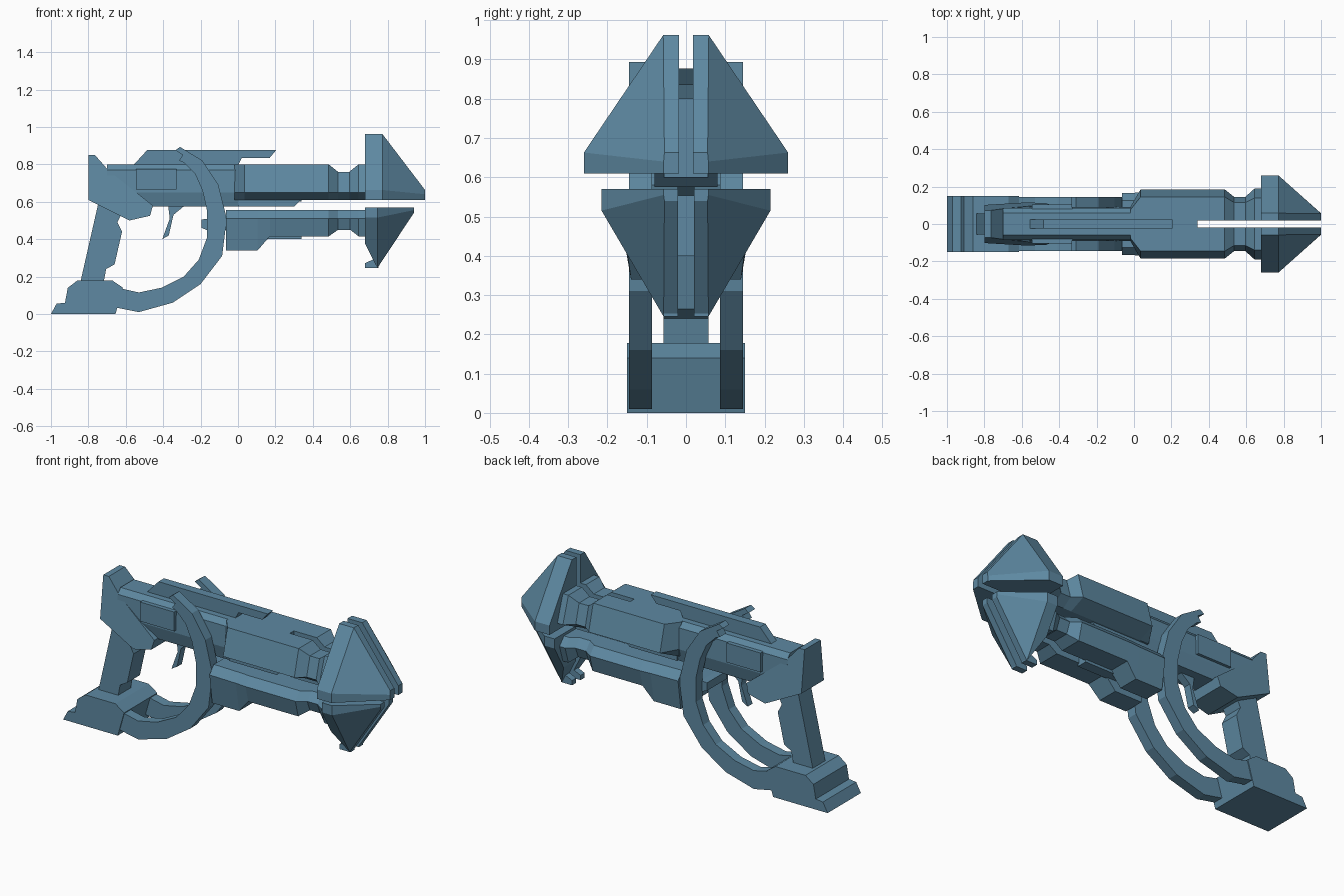
import bpy
import bmesh

default_cube = bpy.data.objects.get("Cube")
if default_cube:
    bpy.data.objects.remove(default_cube, do_unlink=True)

# One painted metal for the whole model
steel = bpy.data.materials.new("steel_blue")
steel.use_nodes = True
colour = (.112, .25, .36, 1)
steel.diffuse_color = colour
steel.node_tree.nodes["Principled BSDF"].inputs["Base Color"].default_value = colour


def loft(name, sections, mirrored=False):
    """Join matching cross-sections into a closed solid, optionally mirrored across y."""
    bm = bmesh.new()
    rings = [[bm.verts.new(point) for point in section] for section in sections]
    for near, far in zip(rings, rings[1:]):
        for i in range(len(near)):
            j = (i + 1) % len(near)
            bm.faces.new((near[i], near[j], far[j], far[i]))
    bm.faces.new(rings[0])
    bm.faces.new(rings[-1])
    bmesh.ops.recalc_face_normals(bm, faces=bm.faces)
    mesh = bpy.data.meshes.new(name)
    bm.to_mesh(mesh)
    bm.free()
    mesh.materials.append(steel)
    part = bpy.data.objects.new(name, mesh)
    bpy.context.collection.objects.link(part)
    if mirrored:
        mirror = part.modifiers.new("Mirror", "MIRROR")
        mirror.use_axis = (False, True, False)
        mirror.use_mirror_merge = False
    return part


def plate(name, profile, inner, outer, mirrored=False):
    """Extrude a side profile (x, z) between two y positions."""
    return loft(name, [[(x, y, z) for x, z in profile] for y in (inner, outer)], mirrored)


def slab(name, profile, half):
    """Extrude a side profile evenly about the centre plane."""
    return plate(name, profile, -half, half)


def box(name, left, right, low, high, half):
    return slab(name, [(left, low), (right, low), (right, high), (left, high)], half)


def along_x(name, stations, mirrored=False):
    """Loft (y, z) sections placed at x stations."""
    return loft(name, [[(x, y, z) for y, z in section] for x, section in stations], mirrored)


# Grip and its foot
slab("grip_foot", [(-1, 0), (-.97, .055), (-.925, .06), (-.91, .14), (-.86, .178),
                   (-.67, .178), (-.615, .14), (-.655, 0)], .15)
slab("grip", [(-.845, .16), (-.745, .6), (-.62, .54), (-.645, .49), (-.62, .44),
              (-.66, .265), (-.705, .24), (-.72, .16)], .057)

# Paired curved hand guards
guard_outer = [(-.31, .893), (-.19, .82), (-.105, .69), (-.06, .51), (-.085, .31),
               (-.2, .16), (-.35, .06), (-.53, .01), (-.68, .04)]
guard_inner = [(-.68, .135), (-.62, .135), (-.53, .115), (-.41, .14), (-.29, .2), (-.21, .29),
               (-.165, .41), (-.165, .55), (-.19, .66), (-.23, .75), (-.29, .81),
               (-.315, .82), (-.295, .85), (-.335, .875)]
plate("hand_guard", guard_outer + guard_inner, .087, .145, True)
slab("guard_crossbar", [(-.195, .46), (-.195, .505), (-.16, .51), (-.05, .51),
                        (-.05, .45), (-.17, .45)], .09)

# Receiver with chamfered flanks
half_receiver = [(.06, .8), (.085, .77), (.09, .65), (.07, .575)]
receiver = half_receiver + [(-y, z) for y, z in reversed(half_receiver)]
along_x("receiver", [(-.7, receiver), (.03, receiver)])
box("receiver_spine", 0, .34, .6, .8, .056)
slab("receiver_underside", [(0, .575), (.3, .575), (.34, .612), (0, .64)], .08)
plate("side_panel", [(-.545, .665), (-.33, .665), (-.33, .775), (-.545, .775)],
      .07, .105, True)

# Rear cap, narrower toward the top
cap = slab("rear_cap", [(-.8, .61), (-.8, .85), (-.765, .85), (-.69, .765), (-.455, .58),
                        (-.47, .525), (-.58, .5)], 1)
for vertex in cap.data.vertices:
    vertex.co.y *= .115 - .12 * (vertex.co.z - .5)

# Sight rail and trigger
slab("sight_rail", [(-.56, .795), (-.485, .877), (.205, .877), (.17, .835), (.02, .835),
                    (0, .795)], .025)
slab("trigger", [(-.375, .59), (-.365, .51), (-.405, .4), (-.37, .42), (-.345, .53),
                 (-.29, .575), (-.29, .59)], .022)


# Split upper barrel: station, top height, top half width, full half width
def upper_section(top, shoulder, widest):
    return [(.018, .61), (.09, .61), (widest, .65), (shoulder, top), (.018, top)]


upper_barrel = [(-.02, .8, .075, .09), (.035, .8, .145, .185), (.485, .8, .145, .185),
                (.535, .76, .115, .145), (.595, .76, .115, .145), (.645, .8, .14, .19),
                (.69, .8, .14, .19)]
along_x("upper_barrel", [(x, upper_section(*size)) for x, *size in upper_barrel], True)


# Split lower barrel: station, bottom height, bottom half width, full half width
def lower_section(bottom, keel, widest):
    return [(.02, .555), (widest - .04, .555), (widest, .51), (keel, bottom), (.02, bottom)]


lower_barrel = [(-.065, .34, .14, .165), (.105, .34, .14, .17), (.17, .415, .15, .175),
                (.485, .415, .15, .175), (.535, .45, .115, .14), (.6, .45, .115, .14),
                (.645, .415, .14, .17), (.69, .415, .14, .17)]
along_x("lower_barrel", [(x, lower_section(*size)) for x, *size in lower_barrel], True)
box("lower_spine", -.06, .34, .4, .553, .03)

# Upper arrow-shaped muzzle halves
upper_face = [(.018, .61), (.26, .61), (.26, .663), (.058, .962), (.018, .962)]
upper_tip = [(.018, .61), (.057, .61), (.057, .64), (.055, .663), (.018, .663)]
along_x("upper_muzzle", [(.68, upper_face), (.772, upper_face), (1, upper_tip)], True)

# Lower muzzle halves with a notch above the rear hook
lower_face = [(.02, .57), (.215, .57), (.215, .515), (.057, .245), (.02, .245)]
lower_rear = [(.02, .57), (.215, .57), (.215, .515), (.133, .375), (.02, .375)]
lower_tip = [(.02, .57), (.057, .57), (.057, .555), (.055, .54), (.02, .54)]
along_x("lower_muzzle", [(.68, lower_rear), (.745, lower_face), (.94, lower_tip)], True)
plate("muzzle_hook", [(.68, .245), (.75, .245), (.75, .31), (.73, .295), (.68, .272)],
      .02, .057, True)
